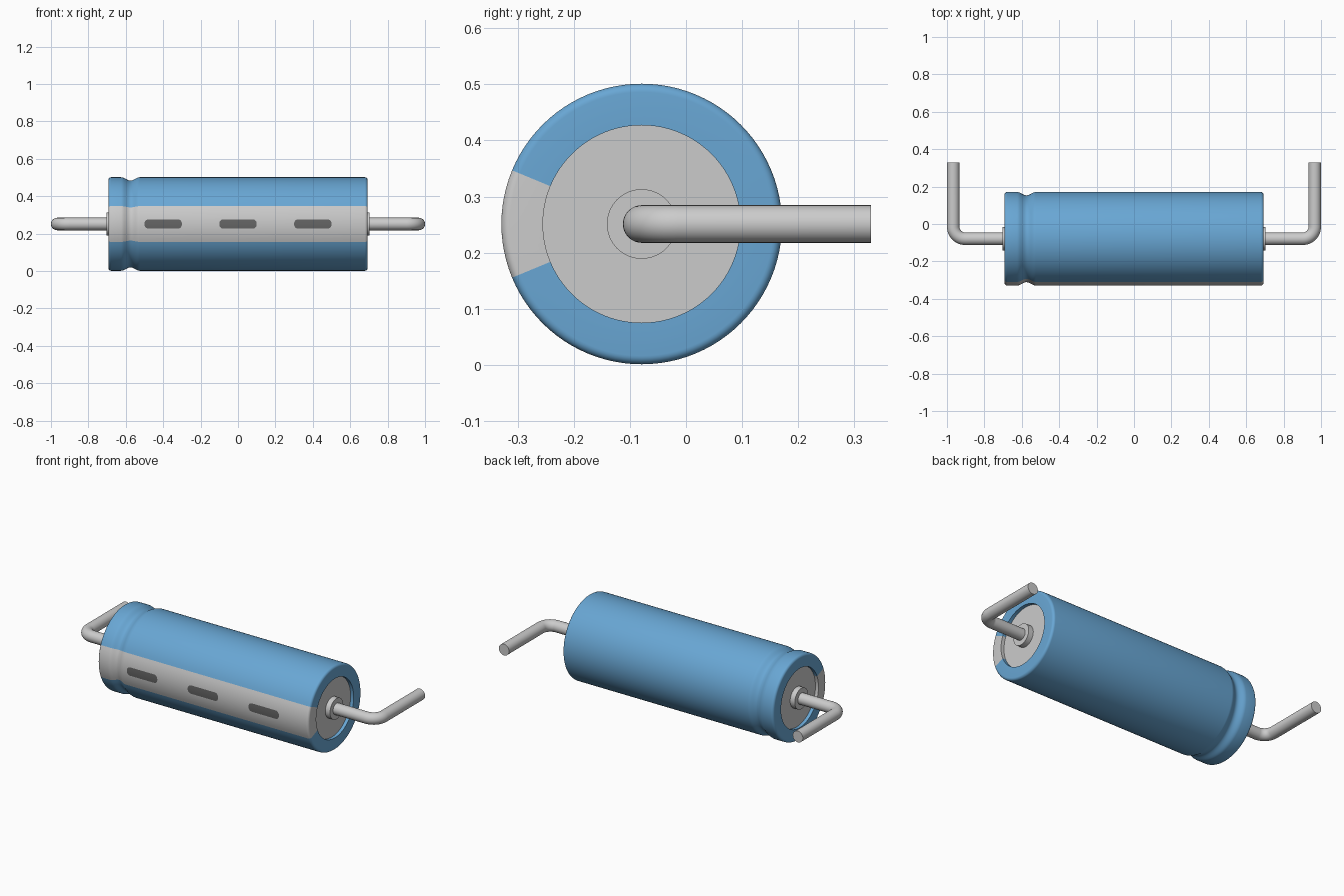
import bpy, bmesh
from math import pi, sin, cos, radians, sqrt

if "Cube" in bpy.data.objects:
    bpy.data.objects.remove(bpy.data.objects["Cube"])

CY, CZ, R = -0.079, 0.251, 0.25      # body axis and radius
END, RIM, RECESS = 0.693, 0.176, 0.02
SEGS = 96


def material(name, color):
    m = bpy.data.materials.new(name)
    m.diffuse_color = (*color, 1)
    m.use_nodes = True
    m.node_tree.nodes["Principled BSDF"].inputs["Base Color"].default_value = m.diffuse_color
    return m


BLUE = material("blue_sleeve", (0.14, 0.385, 0.66))
DARK = material("dark_grey", (0.13, 0.13, 0.13))


def finish(name, bm, mat=None):
    me = bpy.data.meshes.new(name)
    bm.to_mesh(me)
    bm.free()
    ob = bpy.data.objects.new(name, me)
    bpy.context.collection.objects.link(ob)
    if mat:
        me.materials.append(mat)
    bpy.ops.object.select_all(action='DESELECT')
    ob.select_set(True)
    bpy.context.view_layer.objects.active = ob
    bpy.ops.object.shade_smooth_by_angle(angle=radians(35))
    return ob


def lathe(name, profile, a0=0.0, a1=2 * pi, mat=None):
    """Revolve (x, r) points about the body axis from angle a0 to a1."""
    n = round(SEGS * (a1 - a0) / (2 * pi))
    bm = bmesh.new()
    rows = []
    for j in range(n + 1):
        a = a0 + (a1 - a0) * j / n
        rows.append([bm.verts.new((x, CY + r * cos(a), CZ + r * sin(a)))
                     for x, r in profile])
    for p, q in zip(rows, rows[1:]):
        for i in range(len(profile) - 1):
            bm.faces.new((p[i], q[i], q[i + 1], p[i + 1]))
    bmesh.ops.remove_doubles(bm, verts=bm.verts, dist=1e-5)
    return finish(name, bm, mat)


# Sleeve profile: recessed rim, rounded ends, crimp groove near the left end
FILLET = 0.015
right = [(END - FILLET + FILLET * sin(t), R - FILLET + FILLET * cos(t))
         for t in (k * pi / 12 for k in range(7))]
right += [(END, RIM), (END - RECESS, RIM)]
left = [(-x, r) for x, r in reversed(right)]
groove = [(-0.575 + 0.05 * k / 8, R - 0.018 * (0.5 + 0.5 * cos(pi * k / 8)))
          for k in range(-8, 9)]
sleeve = left + groove + right

# Blue sleeve with a grey polarity stripe facing the front
HALF = radians(22.5)
lathe("sleeve", sleeve, -pi + HALF, pi - HALF, BLUE)
lathe("polarity_stripe", sleeve, pi - HALF, pi + HALF)

# Metal end caps and lead collars
for side, s in (("left", -1), ("right", 1)):
    cap = [(END - RECESS, RIM + 0.002), (END - RECESS, 0)]
    collar = [(END - RECESS, 0.062), (0.704, 0.062), (0.704, 0)]
    for name, prof in (("end_cap", cap), ("lead_collar", collar)):
        if s < 0:
            prof = [(-x, r) for x, r in reversed(prof)]
        lathe(f"{side}_{name}", prof)

# Dark minus marks following the curve of the stripe
for k, cx in enumerate((-0.4, 0, 0.4)):
    L, H, C = 0.1, 0.025, 0.022      # half length, half height, corner radius
    corner = [(L - C + C * sin(t), H - C + C * cos(t))
              for t in (i * pi / 12 for i in range(7))]
    cols = [(-x, h) for x, h in reversed(corner)] + corner
    bm = bmesh.new()
    grid = []
    for x, h in cols:
        zs = [h * (i / 3 - 1) for i in range(7)]
        grid.append([bm.verts.new((cx + x, CY - sqrt((R + 0.001) ** 2 - z * z), CZ + z))
                     for z in zs])
    for p, q in zip(grid, grid[1:]):
        for i in range(6):
            bm.faces.new((p[i], q[i], q[i + 1], p[i + 1]))
    finish(f"minus_mark_{k + 1}", bm, DARK)

# Bent wire leads, swept as a round tube
W, BEND = 0.0335, 0.065
for side, s in (("left", -1), ("right", 1)):
    X = 1 - W
    path = [(0.68, CY, 0)]
    path += [(X - BEND + BEND * sin(t), CY + BEND - BEND * cos(t), t)
             for t in (k * pi / 24 for k in range(13))]
    path += [(X, 0.33, pi / 2)]
    bm = bmesh.new()
    rings = []
    for x, y, t in path:
        ring = []
        for k in range(32):
            a = 2 * pi * k / 32
            d = W * cos(a)
            ring.append(bm.verts.new((s * (x - d * sin(t)), y + d * cos(t), CZ + W * sin(a))))
        rings.append(ring)
    for p, q in zip(rings, rings[1:]):
        for k in range(32):
            m = (k + 1) % 32
            bm.faces.new((p[k], p[m], q[m], q[k]))
    bm.faces.new(rings[0])
    bm.faces.new(rings[-1])
    bmesh.ops.recalc_face_normals(bm, faces=bm.faces)
    finish(f"{side}_lead", bm)
